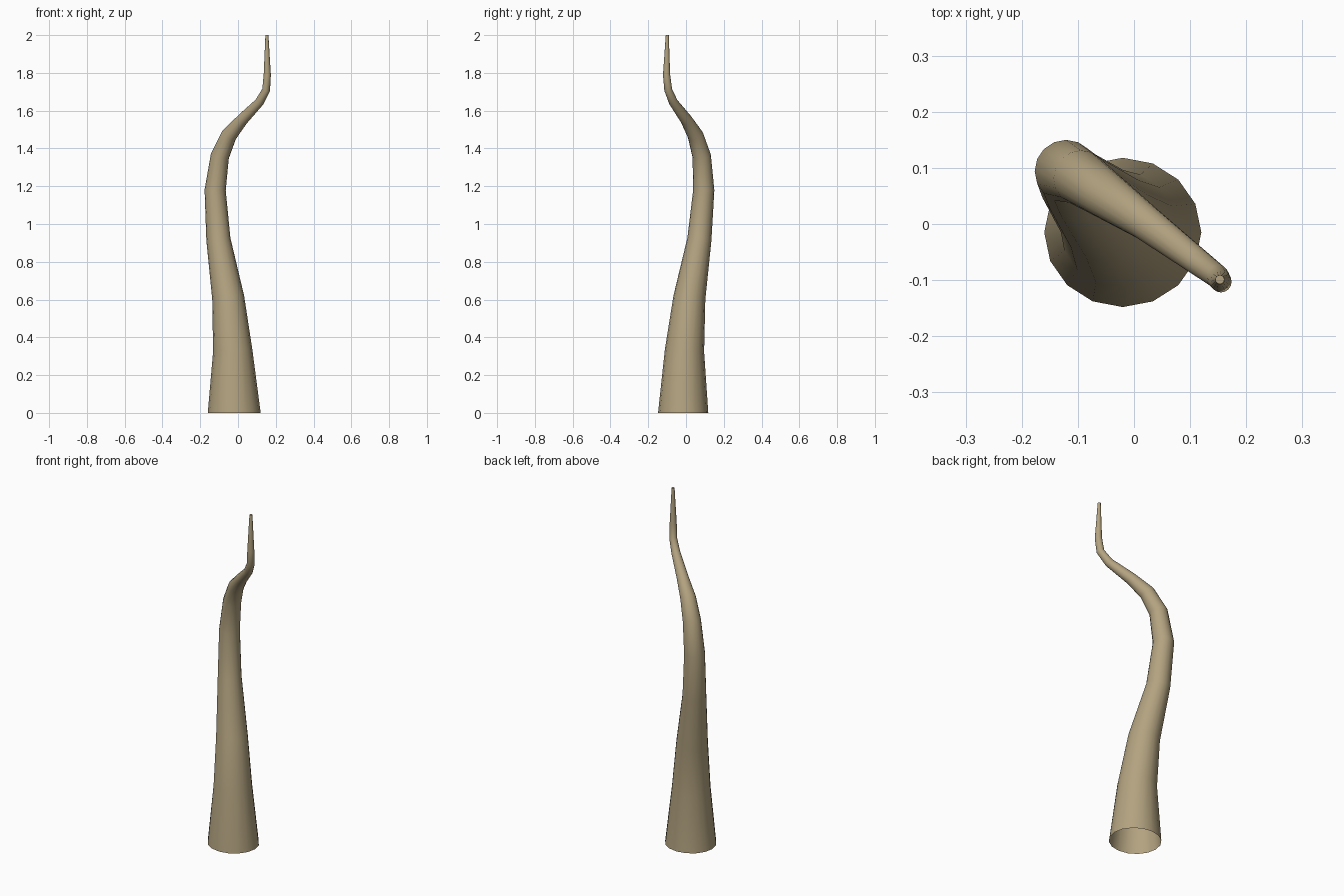
import bpy, bmesh, math
from mathutils import Vector

cube = bpy.data.objects.get("Cube")
if cube:
    bpy.data.objects.remove(cube, do_unlink=True)

SIDES = 16

# Centre line of the horn: x, y, z, radius
PATH = [
    (-0.02, -0.015, 0.00, 0.140),
    (-0.028, -0.008, 0.33, 0.104),
    (-0.052, 0.018, 0.61, 0.085),
    (-0.104, 0.071, 0.92, 0.064),
    (-0.121, 0.094, 1.18, 0.056),
    (-0.096, 0.083, 1.36, 0.049),
    (-0.048, 0.050, 1.47, 0.042),
    (0.020, 0.003, 1.55, 0.032),
    (0.113, -0.067, 1.645, 0.024),
    (0.149, -0.094, 1.71, 0.021),
    (0.155, -0.103, 1.79, 0.019),
    (0.153, -0.099, 2.00, 0.008),
]

# Tan horn colour
tan = bpy.data.materials.new("tan_horn")
tan.use_nodes = True
colour = (0.45, 0.365, 0.215, 1)
tan.diffuse_color = colour
tan.node_tree.nodes["Principled BSDF"].inputs["Base Color"].default_value = colour

# Sweep a ring along the centre line, turning it with the bend
bm = bmesh.new()
points = [Vector(p[:3]) for p in PATH]
up = Vector((0, 0, 1))
rings = []
for i, (point, row) in enumerate(zip(points, PATH)):
    if i in (0, len(points) - 1):
        tangent = up
    else:
        tangent = ((points[i + 1] - point).normalized()
                   + (point - points[i - 1]).normalized()).normalized()
    turn = up.rotation_difference(tangent)
    ring = []
    for k in range(SIDES):
        a = math.tau * k / SIDES
        offset = Vector((math.cos(a), math.sin(a), 0)) * row[3]
        if i == 0:
            offset.y *= 0.95
        ring.append(bm.verts.new(point + turn @ offset))
    rings.append(ring)

# Skin the rings; the base stays open and the tip is capped
for low, high in zip(rings, rings[1:]):
    for k in range(SIDES):
        n = (k + 1) % SIDES
        bm.faces.new((low[k], low[n], high[n], high[k]))
bm.faces.new(rings[-1])

mesh = bpy.data.meshes.new("curved_horn")
bm.to_mesh(mesh)
bm.free()
mesh.materials.append(tan)
horn = bpy.data.objects.new("curved_horn", mesh)
bpy.context.collection.objects.link(horn)

# Smooth sides with a sharp tip rim
bpy.ops.object.select_all(action='DESELECT')
horn.select_set(True)
bpy.context.view_layer.objects.active = horn
bpy.ops.object.shade_smooth_by_angle(angle=math.radians(60))
